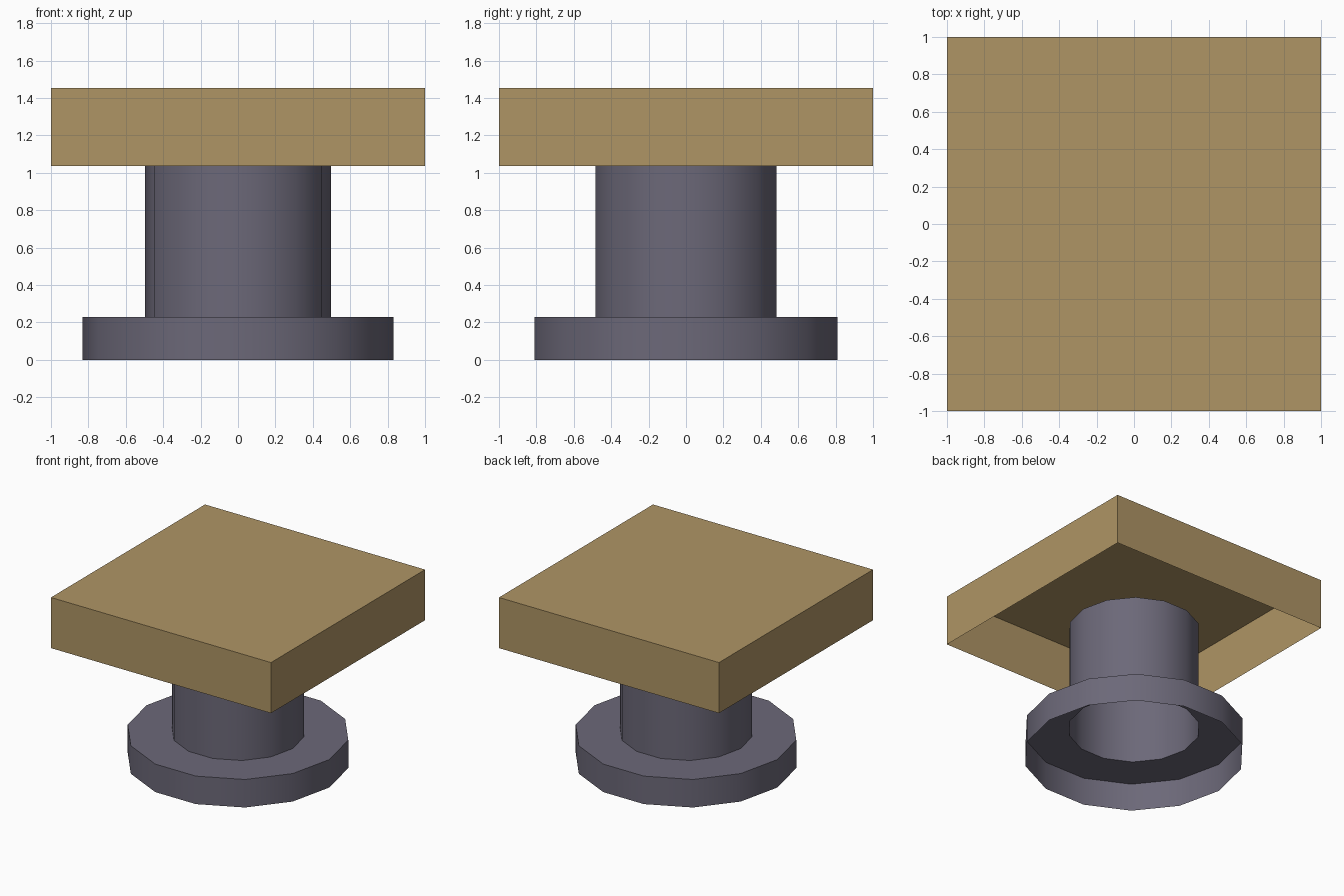
import bpy, bmesh
from math import cos, sin, tau, radians

cube = bpy.data.objects.get("Cube")
if cube:
    bpy.data.objects.remove(cube, do_unlink=True)


def make_material(name, rgb):
    mat = bpy.data.materials.new(name)
    mat.use_nodes = True
    mat.diffuse_color = (*rgb, 1)
    mat.node_tree.nodes["Principled BSDF"].inputs["Base Color"].default_value = (*rgb, 1)
    return mat


def make_object(name, bm, mat):
    mesh = bpy.data.meshes.new(name)
    bm.to_mesh(mesh)
    bm.free()
    mesh.materials.append(mat)
    obj = bpy.data.objects.new(name, mesh)
    bpy.context.collection.objects.link(obj)
    return obj


tan = make_material("tan wood", (0.43, 0.30, 0.13))
grey = make_material("purple grey metal", (0.15, 0.14, 0.19))

SIDES = 14
BASE_TOP, STEM_TOP = 0.23, 1.09
SLAB_BOTTOM, SLAB_TOP = 1.037, 1.453

# Pedestal: open shell of flange wall, flange ring and hollow stem
profile = [(0.832, 0), (0.832, BASE_TOP), (0.497, BASE_TOP), (0.497, STEM_TOP)]
bm = bmesh.new()
rings = [[bm.verts.new((r * cos(tau * i / SIDES), r * sin(tau * i / SIDES), z))
          for i in range(SIDES)] for r, z in profile]
for low, high in zip(rings, rings[1:]):
    for i in range(SIDES):
        j = (i + 1) % SIDES
        bm.faces.new((low[i], low[j], high[j], high[i]))
pedestal = make_object("pedestal", bm, grey)
bpy.ops.object.select_all(action="DESELECT")
pedestal.select_set(True)
bpy.context.view_layer.objects.active = pedestal
bpy.ops.object.shade_smooth_by_angle(angle=radians(30))

# Top slab: box shell left open underneath
bm = bmesh.new()
bmesh.ops.create_cube(bm, size=2)
for v in bm.verts:
    v.co.z = SLAB_TOP if v.co.z > 0 else SLAB_BOTTOM
bm.normal_update()
bmesh.ops.delete(bm, geom=[f for f in bm.faces if f.normal.z < -0.5], context="FACES_ONLY")
make_object("top_slab", bm, tan)
